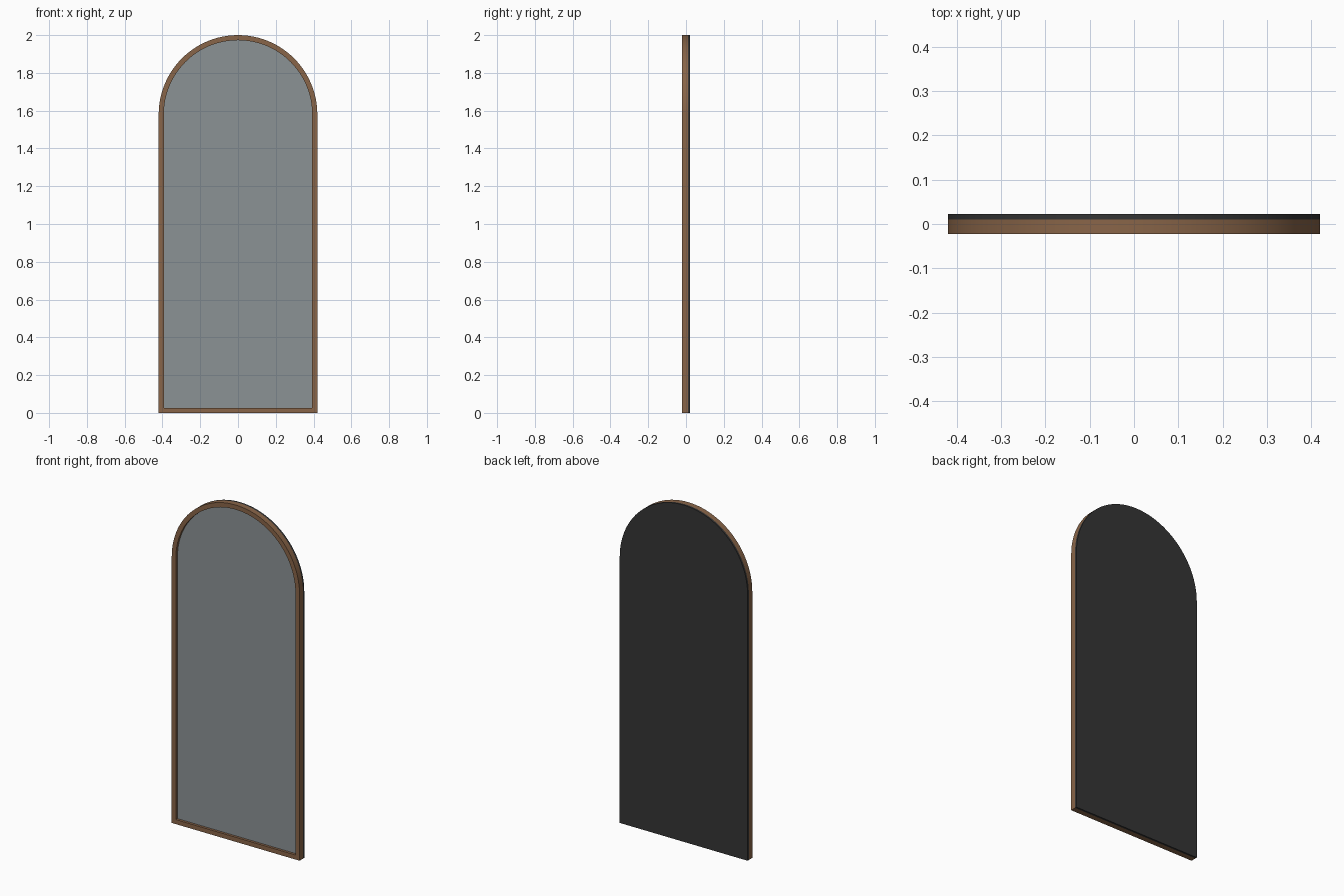
import bpy
import bmesh
from math import cos, sin, pi

HALF_W, HEIGHT, RIM = 0.42, 2.0, 0.027
SEGMENTS = 48
FRONT, GLASS, SEAM, BACK = -0.022, -0.007, 0.01, 0.022

cube = bpy.data.objects.get("Cube")
if cube:
    bpy.data.objects.remove(cube, do_unlink=True)


def material(name, color):
    mat = bpy.data.materials.new(name)
    mat.use_nodes = True
    mat.diffuse_color = (*color, 1)
    mat.node_tree.nodes["Principled BSDF"].inputs["Base Color"].default_value = (*color, 1)
    return mat


def arch(inset):
    """Outline of a round-topped panel as (x, z) points."""
    r = HALF_W - inset
    spring = HEIGHT - HALF_W
    top = [(r * cos(pi * i / SEGMENTS), spring + r * sin(pi * i / SEGMENTS))
           for i in range(SEGMENTS + 1)]
    return [(-r, inset), (r, inset)] + top


def ring(bm, inset, y):
    return [bm.verts.new((x, y, z)) for x, z in arch(inset)]


def bridge(bm, a, b):
    n = len(a)
    for i in range(n):
        j = (i + 1) % n
        bm.faces.new((a[i], a[j], b[j], b[i]))


def finish(bm, name, mat):
    bmesh.ops.recalc_face_normals(bm, faces=bm.faces)
    mesh = bpy.data.meshes.new(name)
    bm.to_mesh(mesh)
    bm.free()
    mesh.materials.append(mat)
    obj = bpy.data.objects.new(name, mesh)
    bpy.context.collection.objects.link(obj)
    bpy.ops.object.select_all(action="DESELECT")
    obj.select_set(True)
    bpy.context.view_layer.objects.active = obj
    bpy.ops.object.shade_smooth_by_angle(angle=pi / 6)


def slab(name, inset, y0, y1, mat):
    bm = bmesh.new()
    a, b = ring(bm, inset, y0), ring(bm, inset, y1)
    bridge(bm, a, b)
    bm.faces.new(a)
    bm.faces.new(b)
    finish(bm, name, mat)


wood = material("brown wood", (0.25, 0.13, 0.065))
silver = material("mirror grey", (0.26, 0.29, 0.30))
dark = material("dark backing", (0.035, 0.035, 0.035))

# Arched wooden frame with a square section
bm = bmesh.new()
loops = [ring(bm, inset, y) for inset, y in
         ((0, FRONT), (0, SEAM), (RIM, SEAM), (RIM, FRONT))]
for k in range(4):
    bridge(bm, loops[k], loops[(k + 1) % 4])
finish(bm, "frame", wood)

# Recessed mirror glass and the full-size back panel
slab("mirror_glass", RIM, GLASS, SEAM, silver)
slab("back_panel", 0, SEAM, BACK, dark)
